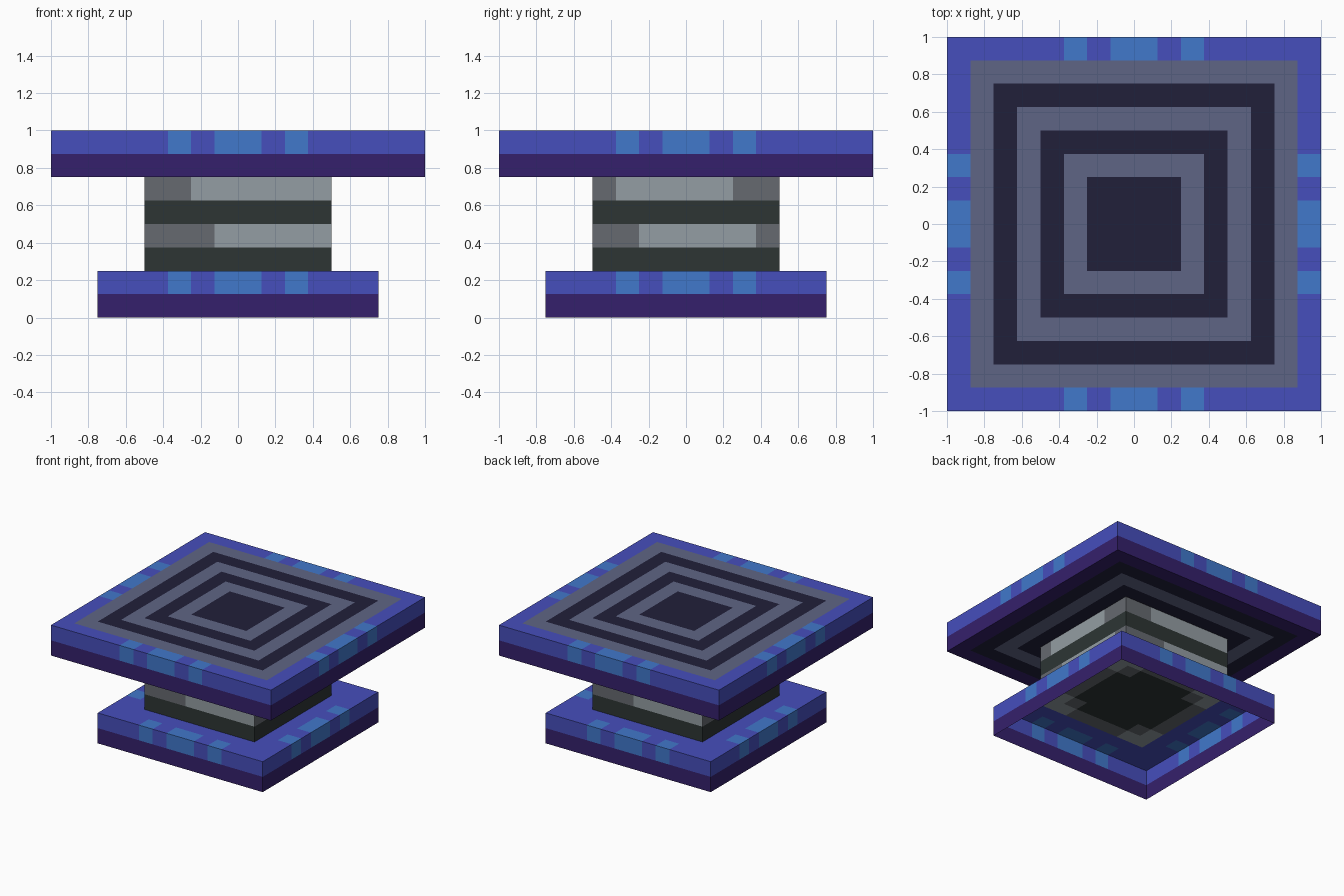
import bpy, bmesh
from mathutils import Vector

if "Cube" in bpy.data.objects:
    bpy.data.objects.remove(bpy.data.objects["Cube"])

CELL = 0.125
COLOURS = {
    "blue": "464EBC", "light_blue": "4178CB", "purple": "35206C",
    "slate": "5F6585", "navy": "21203A",
    "light_grey": "949DA3", "mid_grey": "666A70", "dark_green": "2D3534",
}


def linear(hex_code):
    vals = [int(hex_code[i:i + 2], 16) / 255 for i in (0, 2, 4)]
    return [v / 12.92 if v <= 0.04045 else ((v + 0.055) / 1.055) ** 2.4 for v in vals] + [1]


NAMES = list(COLOURS)
MATS = []
for name, code in COLOURS.items():
    m = bpy.data.materials.new(name)
    m.diffuse_color = linear(code)
    m.use_nodes = True
    m.node_tree.nodes["Principled BSDF"].inputs["Base Color"].default_value = m.diffuse_color
    MATS.append(m)


def tiled_box(name, half, z0, z1, rule):
    """Box cut into square tiles; rule(centre, normal) gives a colour name, or None for no face."""
    bm = bmesh.new()
    size = Vector((2 * half, 2 * half, z1 - z0))
    low = Vector((-half, -half, z0))
    for axis in range(3):
        u, v = (axis + 1) % 3, (axis + 2) % 3
        for side in (0, 1):
            normal = Vector((0, 0, 0))
            normal[axis] = 2 * side - 1
            for i in range(round(size[u] / CELL)):
                for j in range(round(size[v] / CELL)):
                    corners = []
                    for a, b in ((0, 0), (1, 0), (1, 1), (0, 1)):
                        p = low.copy()
                        p[axis] += side * size[axis]
                        p[u] += (i + a) * CELL
                        p[v] += (j + b) * CELL
                        corners.append(p)
                    colour = rule(sum(corners, Vector()) / 4, normal)
                    if colour is None:
                        continue
                    if not side:
                        corners.reverse()
                    f = bm.faces.new([bm.verts.new(p) for p in corners])
                    f.material_index = NAMES.index(colour)
    bmesh.ops.remove_doubles(bm, verts=bm.verts, dist=0.001)
    mesh = bpy.data.meshes.new(name)
    bm.to_mesh(mesh)
    bm.free()
    for m in MATS:
        mesh.materials.append(m)
    ob = bpy.data.objects.new(name, mesh)
    bpy.context.collection.objects.link(ob)


def trim(t):
    """Blue edge band with three lighter inlays."""
    t = abs(t)
    return "light_blue" if t < 0.125 or 0.25 < t < 0.375 else "blue"


def edge_band(c, n, split):
    if c.z < split:
        return "purple"
    return trim(c.x if n.y else c.y)


# Table top: concentric square rings above and below
def top_rule(c, n):
    r = max(abs(c.x), abs(c.y))
    if not n.z:
        return edge_band(c, n, 0.875)
    if n.z > 0:
        if r > 0.875:
            return trim(min(c.x, c.y, key=abs))
        return "navy" if r < 0.25 or 0.375 < r < 0.5 or 0.625 < r < 0.75 else "slate"
    if r > 0.875:
        return "purple"
    return "slate" if 0.625 < r < 0.75 else "navy"


# Plinth: hollow underneath, opening where the column stands
def base_rule(c, n):
    r = max(abs(c.x), abs(c.y))
    if not n.z:
        return edge_band(c, n, 0.125)
    if n.z < 0 or r < 0.5:
        return None
    return trim(min(c.x, c.y, key=abs)) if r > 0.625 else "blue"


# Column: alternating dark and grey courses, grey blocks of two tones
def column_rule(c, n):
    if n.z > 0:
        return None
    if n.z < 0:
        a, b = abs(c.x), abs(c.y)
        if max(a, b) > 0.375:
            return "light_grey" if min(a, b) > 0.25 else "mid_grey"
        return "mid_grey" if min(a, b) > 0.25 else "dark_green"
    upper = c.z > 0.625
    if not upper and not 0.375 < c.z < 0.5:
        return "dark_green"
    if n.y:
        t = -c.x * n.y
        start, end = (-0.25, 0.5) if upper else (-0.125, 0.5)
    else:
        t = c.y * n.x
        start, end = (-0.375, 0.25) if upper else (-0.25, 0.375)
    return "light_grey" if start < t < end else "mid_grey"


tiled_box("table_top", 1.0, 0.75, 1.0, top_rule)
tiled_box("base_plinth", 0.75, 0.0, 0.25, base_rule)
tiled_box("column", 0.5, 0.25, 0.75, column_rule)
